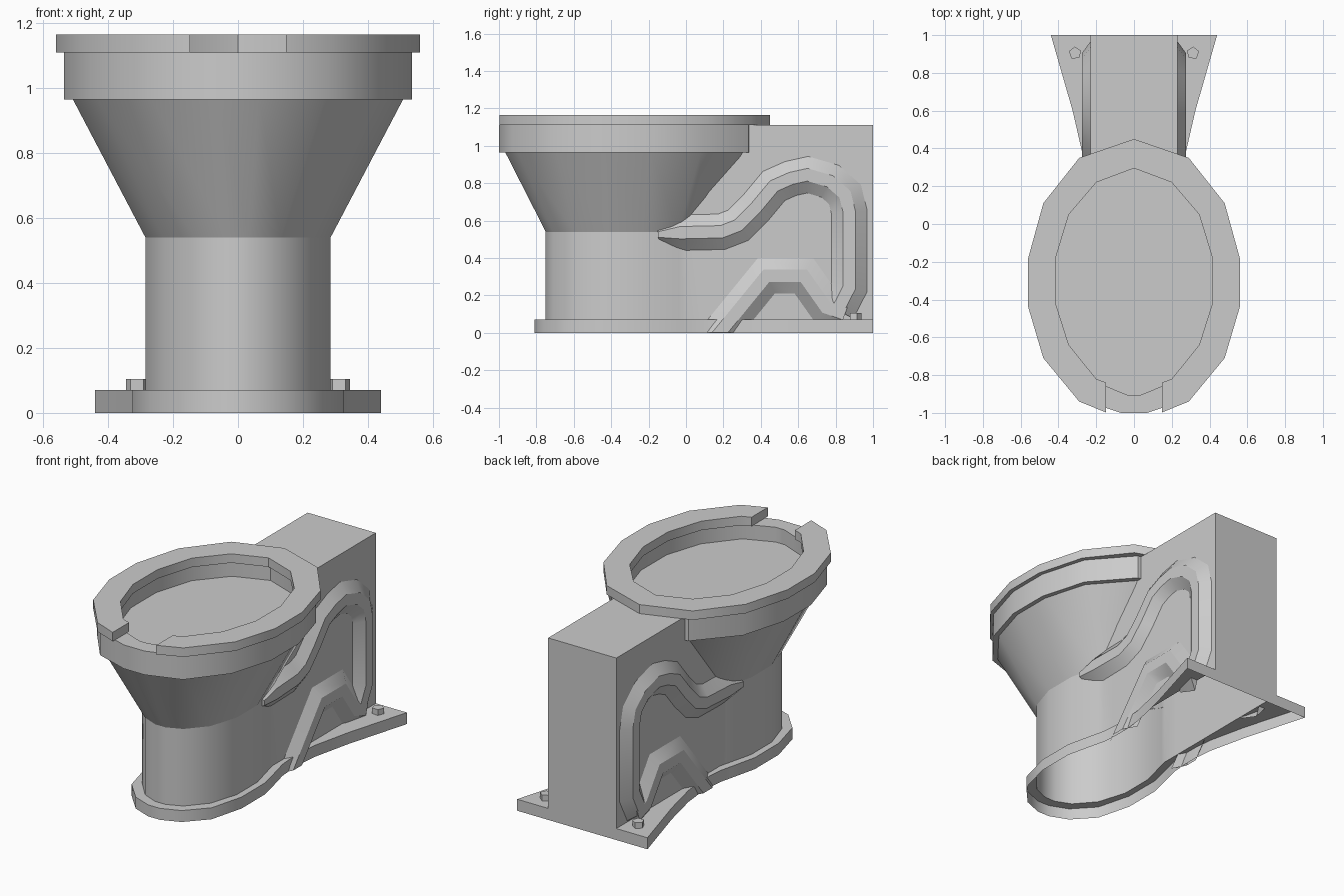
import bpy, bmesh, math
from mathutils import Vector

cube = bpy.data.objects.get("Cube")
if cube:
    bpy.data.objects.remove(cube, do_unlink=True)

GREY = (0.6, 0.6, 0.6, 1)
mat = bpy.data.materials.new("grey ceramic")
mat.use_nodes = True
mat.diffuse_color = GREY
mat.node_tree.nodes["Principled BSDF"].inputs["Base Color"].default_value = GREY


def mirrored(half):
    """Close a half outline, listed from back to front, across x = 0."""
    return half + [(-p[0], *p[1:]) for p in reversed(half) if p[0] > 0]


def finish(bm, name):
    bmesh.ops.delete(bm, geom=[f for f in bm.faces if f.calc_area() < 1e-6], context="FACES_ONLY")
    bmesh.ops.recalc_face_normals(bm, faces=bm.faces)
    mesh = bpy.data.meshes.new(name)
    bm.to_mesh(mesh)
    bm.free()
    mesh.materials.append(mat)
    obj = bpy.data.objects.new(name, mesh)
    bpy.context.collection.objects.link(obj)
    bpy.ops.object.select_all(action="DESELECT")
    obj.select_set(True)
    bpy.context.view_layer.objects.active = obj
    bpy.ops.object.shade_smooth_by_angle(angle=math.radians(35))


def loft(rows, wrap=True, caps=()):
    """Skin a list of equal-length rows; caps lists the rows to fill."""
    bm = bmesh.new()
    grid = [[bm.verts.new(p) for p in row] for row in rows]
    n = len(rows[0])
    for a, b in zip(grid, grid[1:]):
        for i in range(n if wrap else n - 1):
            j = (i + 1) % n
            bm.faces.new((a[i], a[j], b[j], b[i]))
    for c in caps:
        bm.faces.new(grid[c])
    return bm, grid


def ring(points, z, s=1.0, mid=-0.33):
    return [(x * s, mid + (y - mid) * s, z) for x, y in points]


# Foot flange skirt, then pedestal and housing walls (x, y, top height)
flange = mirrored([
    (0.44, 1.0), (0.325, 0.6), (0.27, 0.36), (0.258, 0.24), (0.258, 0.14), (0.265, 0.05),
    (0.285, -0.03), (0.325, -0.2), (0.325, -0.43), (0.27, -0.64), (0.155, -0.765), (0.04, -0.81)])
neck = [(0.24, -0.04), (0.285, -0.22), (0.285, -0.42), (0.23, -0.595), (0.13, -0.71), (0.035, -0.75)]
wall = mirrored([(0.23, 1.0, 1.11), (0.23, 0.6, 1.11), (0.23, 0.3, 1.11), (0.23, 0.2, 0.87),
                 (0.23, 0.1, 0.72), (0.23, 0.0, 0.6)] + ring(neck, 0.54))
bm, grid = loft([ring(flange, 0), ring(flange, 0.07), [(x, y, 0.07) for x, y, z in wall], wall])
top = grid[-1]
bm.faces.new(top[:3] + top[-3:])
finish(bm, "pedestal_and_housing")

# Bowl: flared cone, thick rim and flat basin floor
collar = mirrored([(0, 0.1), (0.12, 0.06)] + neck)
rim = mirrored([(0, 0.36), (0.25, 0.335), (0.455, 0.1), (0.535, -0.18),
                (0.535, -0.44), (0.455, -0.71), (0.28, -0.93), (0.07, -1.0)])
hole = [(0, 0.295), (0.2, 0.22), (0.345, 0.05), (0.415, -0.18),
        (0.415, -0.42), (0.345, -0.64), (0.2, -0.82)]
basin = mirrored(hole + [(0.03, -0.89)])
bm, _ = loft([ring(collar, 0.54), ring(rim, 0.965, 0.95), ring(rim, 0.965),
              ring(rim, 1.11), ring(basin, 1.11, 1.03), ring(basin, 1.02, 1.03)], caps=[-1])
finish(bm, "bowl")

# Open-front seat, swept from one side of the gap to the other
outer = [(0, 0.45), (0.29, 0.35), (0.48, 0.11), (0.56, -0.18),
         (0.56, -0.44), (0.48, -0.71), (0.29, -0.94), (0.147, -0.998)]
pairs = [(*o, *i) for o, i in zip(outer, hole + [(0.147, -0.84)])]
pairs = [(-a, b, -c, d) for a, b, c, d in reversed(pairs[1:])] + pairs
bm, _ = loft([[(a, b, 1.11), (a, b, 1.165), (c, d, 1.165), (c, d, 1.11)]
              for a, b, c, d in pairs], caps=[0, -1])
finish(bm, "seat")


# Moulded trapway ridges: a bevelled profile swept along a y, z path
def ridge(name, path, side):
    pts = [Vector(p) for p in path]
    dirs = [(b - a).normalized() for a, b in zip(pts, pts[1:])]
    rows = []
    for i, p in enumerate(pts):
        d0, d1 = dirs[max(i - 1, 0)], dirs[min(i, len(dirs) - 1)]
        t = (d0 + d1).normalized()
        n = Vector((-t.y, t.x)) / max(t.dot(d0), 0.7)
        out = 0.283 if p.x < 0 and p.y > 0.3 else 0.275
        if p.x < -0.1 and p.y > 0.3:  # tapered front tip
            n *= 0.45
        rows.append([(side * x, *(p + n * w)) for x, w in
                     ((0.23, 0.095), (out, 0.033), (out, -0.033), (0.23, -0.095))])
    bm, _ = loft(rows, wrap=False, caps=[0, -1])
    geom = bm.verts[:] + bm.edges[:] + bm.faces[:]
    bmesh.ops.bisect_plane(bm, geom=geom, plane_co=(0, 0, 0.001),
                           plane_no=(0, 0, 1), clear_inner=True)
    finish(bm, name)


upper = [(-0.15, 0.525), (-0.03, 0.535), (0.19, 0.54), (0.28, 0.575), (0.37, 0.665),
         (0.47, 0.785), (0.56, 0.825), (0.65, 0.845), (0.77, 0.81), (0.85, 0.74),
         (0.872, 0.65), (0.872, 0.24), (0.81, 0.12)]
lower = [(0.85, 0.1), (0.75, 0.135), (0.63, 0.305), (0.43, 0.305), (0.075, -0.13)]
for side, word in ((1, "left"), (-1, "right")):
    ridge(f"{word}_upper_trapway", upper, side)
    ridge(f"{word}_lower_trapway", lower, side)

    # Five-sided floor bolt
    corners = [(side * (0.312 + 0.034 * math.cos(a)), 0.905 + 0.034 * math.sin(a))
               for a in (0.25 + k * math.tau / 5 for k in range(5))]
    bm, _ = loft([ring(corners, 0.07), ring(corners, 0.105)], caps=[-1])
    finish(bm, f"{word}_floor_bolt")
